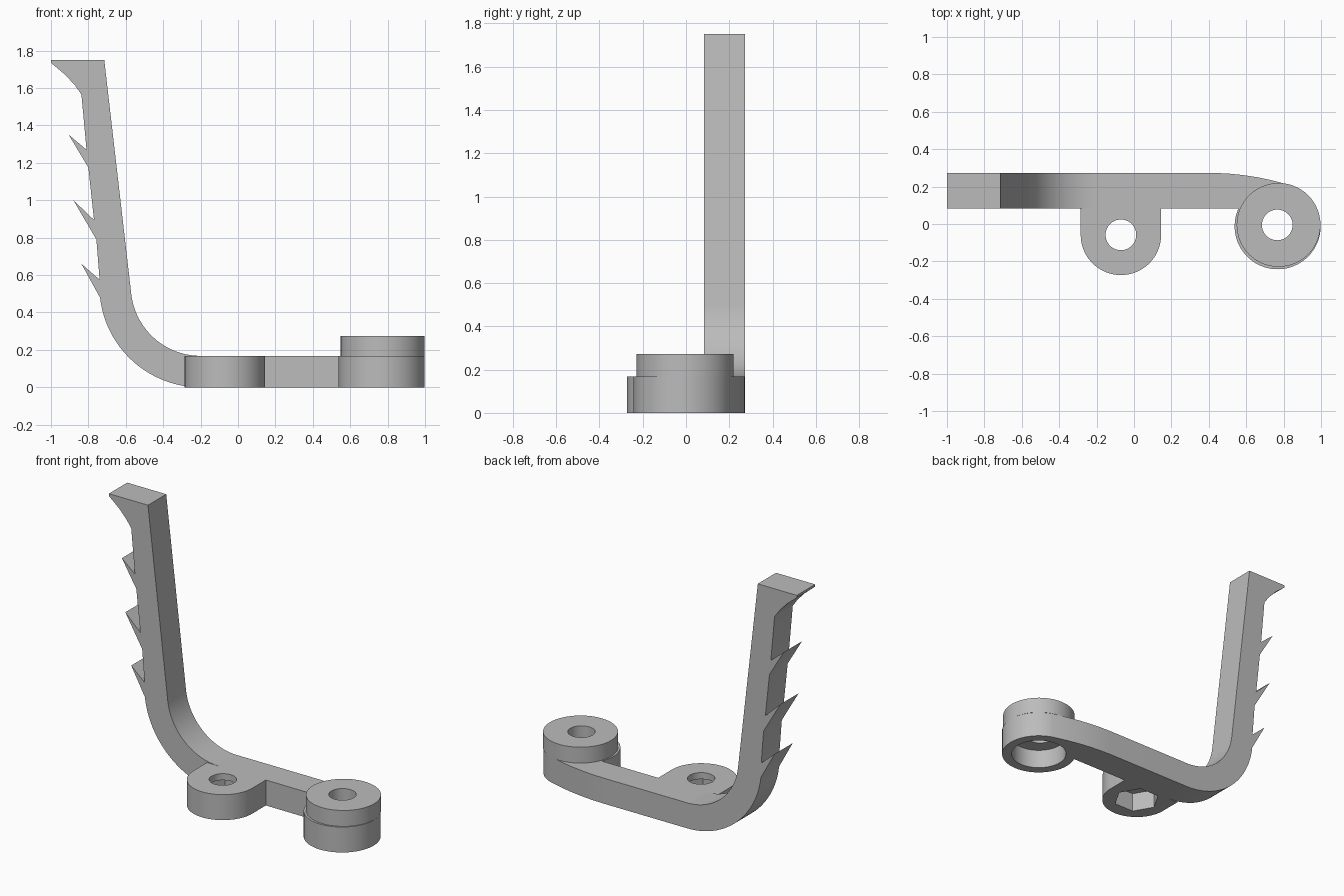
import bpy, bmesh
from math import cos, sin, radians, pi
from mathutils import Vector

if "Cube" in bpy.data.objects:
    bpy.data.objects.remove(bpy.data.objects["Cube"], do_unlink=True)

THICK = 0.168                 # slab and strip thickness
BACK, FRONT = 0.273, 0.083    # strip sides in y
LUG = (-0.07, -0.058)
BOSS = (0.768, -0.012)
BOSS_HOLE = (0.766, -0.005)
BOSS_TOP = (0.773, -0.005)

grey = bpy.data.materials.new("plain grey")
grey.use_nodes = True
colour = (0.5, 0.5, 0.5, 1)
grey.diffuse_color = colour
grey.node_tree.nodes["Principled BSDF"].inputs["Base Color"].default_value = colour


def arc(centre, radius, start, end, steps):
    """Points along an arc, angles in degrees."""
    angles = [radians(start + (end - start) * i / steps) for i in range(steps + 1)]
    return [(centre[0] + radius * cos(a), centre[1] + radius * sin(a)) for a in angles]


def circle(centre, radius, sides=64):
    return arc(centre, radius, 0, 360, sides)[:-1]


def prism(name, outline, low, high, upright=False):
    """Extrude an outline along z, or along y when upright."""
    bm = bmesh.new()
    place = (lambda p: (p[0], low, p[1])) if upright else (lambda p: (p[0], p[1], low))
    face = bm.faces.new([bm.verts.new(place(p)) for p in outline])
    out = bmesh.ops.extrude_face_region(bm, geom=[face])
    shift = Vector((0, high - low, 0)) if upright else Vector((0, 0, high - low))
    bmesh.ops.translate(bm, vec=shift,
                        verts=[v for v in out["geom"] if isinstance(v, bmesh.types.BMVert)])
    bmesh.ops.recalc_face_normals(bm, faces=bm.faces)
    mesh = bpy.data.meshes.new(name)
    bm.to_mesh(mesh)
    bm.free()
    mesh.materials.append(grey)
    ob = bpy.data.objects.new(name, mesh)
    bpy.context.collection.objects.link(ob)
    return ob


def activate(ob):
    bpy.ops.object.select_all(action="DESELECT")
    ob.select_set(True)
    bpy.context.view_layer.objects.active = ob


def cut(ob, outline, low, high):
    """Subtract a prism from an object."""
    cutter = prism("cutter", outline, low, high)
    mod = ob.modifiers.new("cut", "BOOLEAN")
    mod.operation, mod.solver, mod.object = "DIFFERENCE", "EXACT", cutter
    activate(ob)
    bpy.ops.object.modifier_apply(modifier=mod.name)
    bpy.data.objects.remove(cutter, do_unlink=True)


# Barbed arm with the bend at its foot
bend_x, inner = -0.2, 0.373
centre = (bend_x, THICK + inner)
flare = [(-1, 1.75), (-1, 1.735), (-0.925, 1.672), (-0.872, 1.615), (-0.837, 1.565)]
barbs = [(-0.81, 1.27), (-0.905, 1.35), (-0.80, 1.175),
         (-0.77, 0.895), (-0.88, 1.0), (-0.757, 0.79),
         (-0.74, 0.575), (-0.837, 0.66)]
profile = (flare + barbs + arc(centre, inner + THICK, 186.6, 270, 28)
           + arc(centre, inner, 270, 186.6, 28) + [(-0.715, 1.75)])
arm = prism("barbed_arm", profile, FRONT, BACK, upright=True)

# Flat base: strip, round boss end and side lug in one outline
shoulder = [(0.42, BACK), (0.5, 0.27), (0.58, 0.262), (0.66, 0.25), (0.74, 0.233)]
outline = ([(bend_x, BACK)] + shoulder + arc(BOSS, 0.23, 72, -204, 60)
           + [(LUG[0] + 0.215, FRONT)] + arc(LUG, 0.215, 0, -180, 40)
           + [(LUG[0] - 0.215, FRONT), (bend_x, FRONT)])
base = prism("base_with_lug", outline, 0, THICK)
cut(base, circle(LUG, 0.082), -0.1, 0.4)
cut(base, circle(LUG, 0.142, 6), -0.1, 0.125)         # hexagonal nut pocket
cut(base, circle(BOSS_HOLE, 0.082), -0.1, 0.4)
cut(base, circle(BOSS, 0.17), -0.1, 0.125)            # round pocket

# Raised collar on the boss
collar = prism("boss_collar", circle(BOSS_TOP, 0.224), THICK, 0.273)
cut(collar, circle(BOSS_HOLE, 0.082), 0, 0.4)

for ob in (arm, base, collar):
    activate(ob)
    bpy.ops.object.shade_smooth_by_angle(angle=radians(30))
